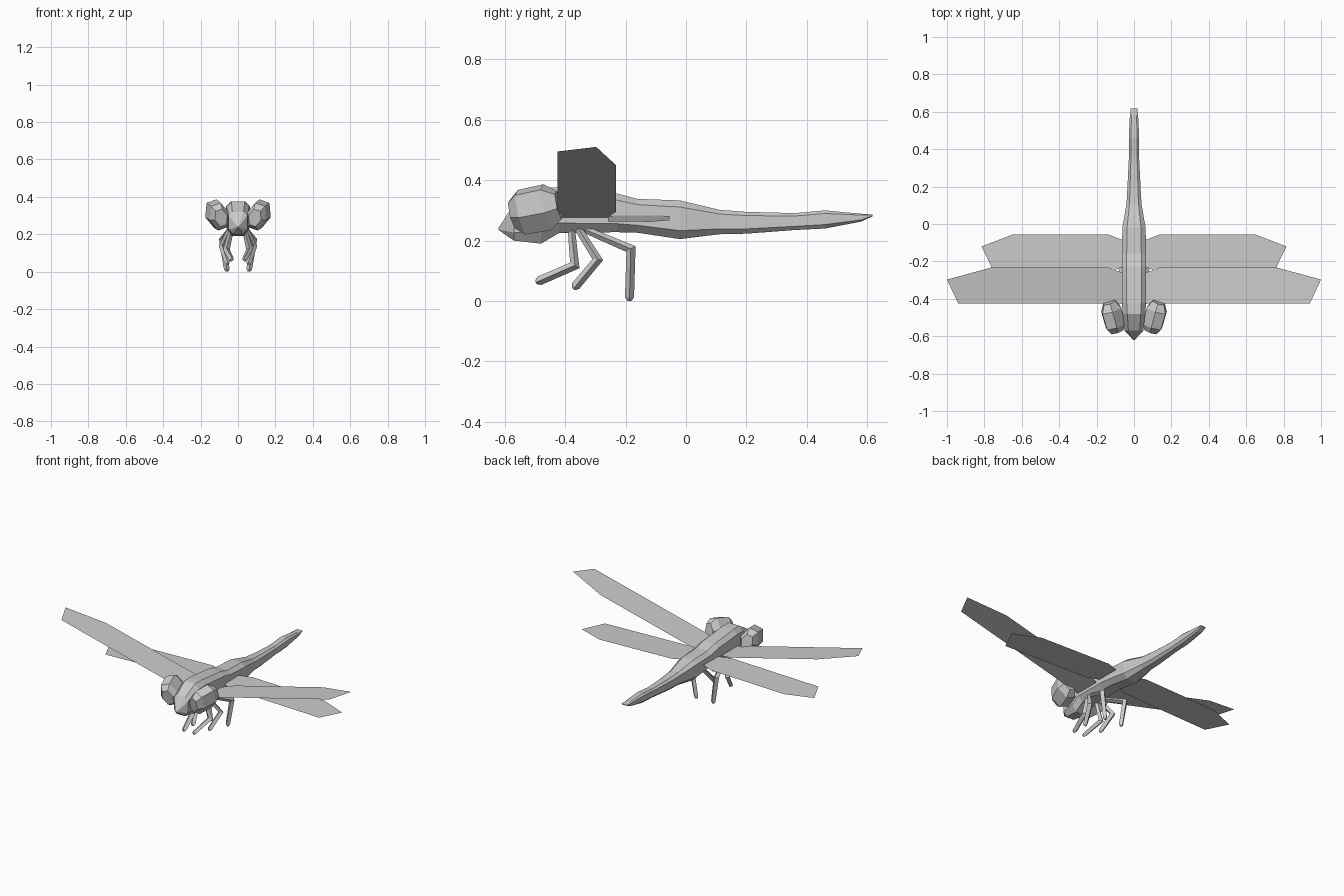
import bpy
from math import cos, sin, pi
from mathutils import Vector

if "Cube" in bpy.data.objects:
    bpy.data.objects.remove(bpy.data.objects["Cube"])


def make(name, verts, faces):
    me = bpy.data.meshes.new(name)
    me.from_pydata([tuple(v) for v in verts], [], faces)
    me.update()
    ob = bpy.data.objects.new(name, me)
    bpy.context.collection.objects.link(ob)
    return ob


def loft(name, rings):
    """Skin equal-sized rings and cap both ends."""
    n = len(rings[0])
    verts = [v for r in rings for v in r]
    faces = [(i * n + j, i * n + (j + 1) % n, (i + 1) * n + (j + 1) % n, (i + 1) * n + j)
             for i in range(len(rings) - 1) for j in range(n)]
    faces.append(tuple(reversed(range(n))))
    faces.append(tuple(range(len(verts) - n, len(verts))))
    return make(name, verts, faces)


def mirror(ob):
    m = ob.modifiers.new("mirror", 'MIRROR')
    m.use_clip = False
    m.use_mirror_merge = False


# Body: chamfered box sections (y, half width, bottom z, top z) from nose to tail
sections = [(-0.62, 0.004, 0.235, 0.243), (-0.57, 0.05, 0.20, 0.32),
            (-0.48, 0.06, 0.19, 0.375), (-0.42, 0.065, 0.225, 0.375),
            (-0.23, 0.065, 0.228, 0.356), (-0.16, 0.065, 0.226, 0.338),
            (-0.02, 0.062, 0.205, 0.333), (0.11, 0.04, 0.221, 0.302),
            (0.20, 0.035, 0.223, 0.295), (0.36, 0.027, 0.235, 0.291),
            (0.46, 0.028, 0.24, 0.30), (0.58, 0.022, 0.263, 0.289),
            (0.618, 0.018, 0.281, 0.286)]


def section(y, w, z0, z1):
    h = z1 - z0
    right = [(0.55 * w, z0), (w, z0 + 0.22 * h), (w, z1 - 0.17 * h), (0.6 * w, z1)]
    pts = right + [(-x, z) for x, z in reversed(right)]
    return [(x, y, z) for x, z in reversed(pts)]


loft("body", [section(*s) for s in sections])

# Eyes: tapered six-sided drums tilted along the head
front, back = Vector((0.09, -0.575, 0.288)), Vector((0.132, -0.42, 0.318))
axis = (back - front).normalized()
up = Vector((0.35, 0, 1))
up = (up - up.dot(axis) * axis).normalized()
side = axis.cross(up)
rings = []
for t, s in ((0, 0.62), (0.2, 0.97), (0.75, 1.0), (1, 0.62)):
    c = front.lerp(back, t)
    rings.append([c + s * (0.058 * sin(k * pi / 3 + pi / 6) * side
                           - 0.083 * cos(k * pi / 3 + pi / 6) * up) for k in range(6)])
mirror(loft("eye", rings))


# Wings: flat outlines sloping away from the body
def wing(name, outline, base, slope):
    mirror(make(name, [(x, y, base + slope * x) for x, y in outline],
                [tuple(range(len(outline)))]))


wing("front_wing", [(0.05, -0.425), (0.94, -0.425), (1.0, -0.297), (0.76, -0.232),
                    (0.14, -0.232), (0.05, -0.265)], 0.26, 0.25)
wing("hind_wing", [(0.05, -0.225), (0.14, -0.258), (0.748, -0.258), (0.815, -0.12),
                   (0.645, -0.055), (0.14, -0.055), (0.05, -0.09)], 0.285, -0.028)


# Legs: bent four-sided tubes from hip to knee to foot
def leg(name, hip, knee, foot):
    p = [Vector(v) for v in (hip, knee, foot)]
    d = [(p[1] - p[0]).normalized(), (p[2] - p[1]).normalized()]
    tangents = [d[0], (d[0] + d[1]).normalized(), d[1]]
    out = []
    for c, t, r in zip(p, tangents, (0.012, 0.018, 0.015)):
        u = Vector((1, 0, 0))
        u = (u - u.dot(t) * t).normalized()
        v = t.cross(u)
        out.append([c + r * (cos(k * pi / 2) * u + sin(k * pi / 2) * v) for k in range(4)])
    tip = p[2] + d[1] * 0.012
    out.append([tip + (v - p[2]) * 0.5 for v in out[-1]])
    mirror(loft(name, out))


leg("front_leg", (0.03, -0.38, 0.245), (0.062, -0.368, 0.118), (0.036, -0.485, 0.067))
leg("middle_leg", (0.035, -0.36, 0.245), (0.085, -0.292, 0.137), (0.058, -0.365, 0.05))
leg("hind_leg", (0.04, -0.33, 0.235), (0.085, -0.182, 0.172), (0.06, -0.187, 0.013))
